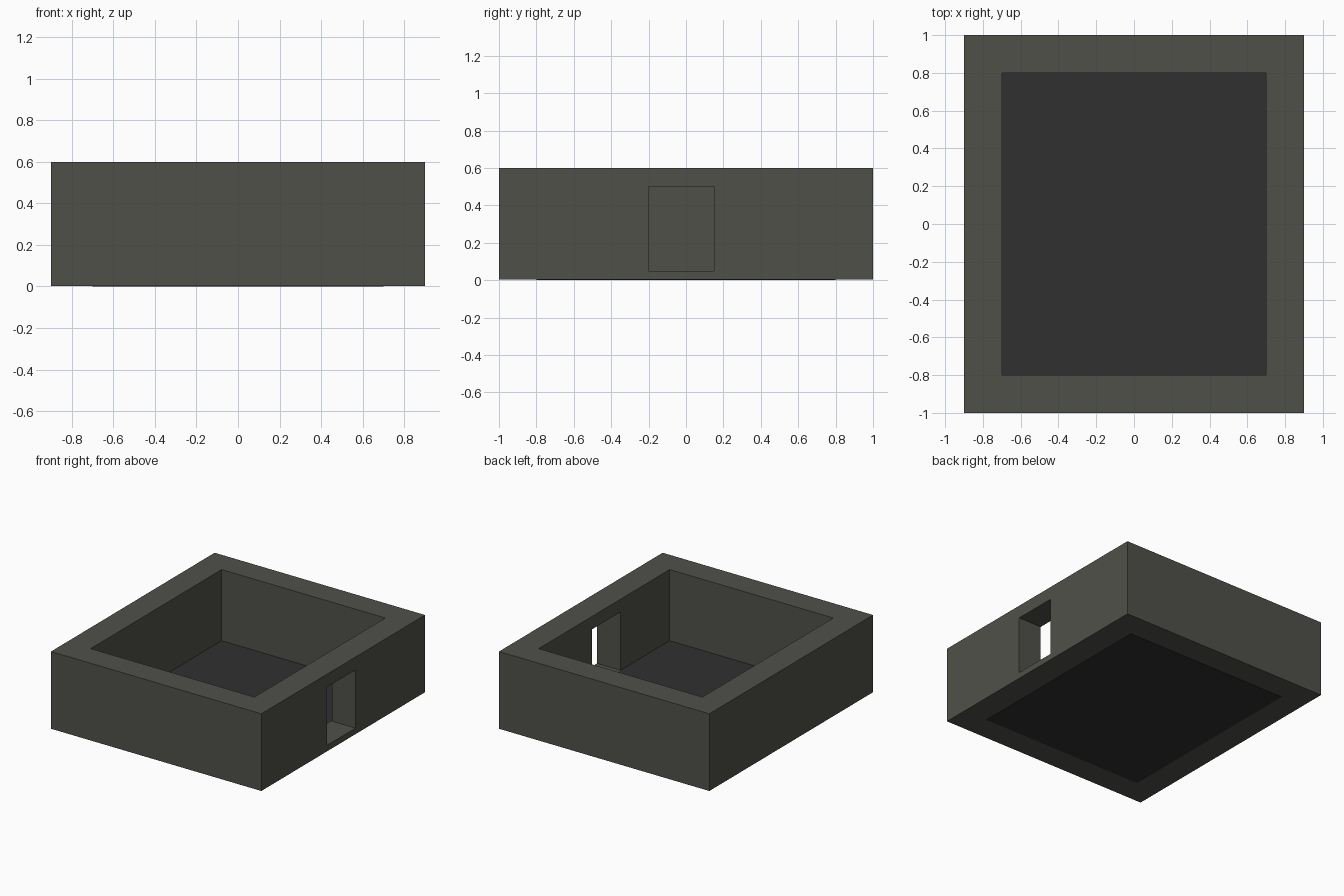
import bpy

if "Cube" in bpy.data.objects:
    bpy.data.objects.remove(bpy.data.objects["Cube"])


def material(name, srgb):
    m = bpy.data.materials.new(name)
    lin = [((c / 255 + 0.055) / 1.055) ** 2.4 for c in srgb]
    m.diffuse_color = (*lin, 1)
    m.use_nodes = True
    m.node_tree.nodes["Principled BSDF"].inputs["Base Color"].default_value = m.diffuse_color
    return m


def box(name, lo, hi, mat=None):
    centre = [(a + b) / 2 for a, b in zip(lo, hi)]
    bpy.ops.mesh.primitive_cube_add(size=1, location=centre)
    ob = bpy.context.object
    ob.name = name
    ob.scale = [b - a for a, b in zip(lo, hi)]
    bpy.ops.object.transform_apply(location=True, rotation=False, scale=True)
    if mat:
        ob.data.materials.append(mat)
    return ob


def cut(target, cutter):
    mod = target.modifiers.new("cut", 'BOOLEAN')
    mod.operation = 'DIFFERENCE'
    mod.solver = 'EXACT'
    mod.object = cutter
    bpy.context.view_layer.objects.active = target
    bpy.ops.object.modifier_apply(modifier=mod.name)
    bpy.data.objects.remove(cutter)


stone = material("warm dark grey", (80, 80, 74))
slab = material("charcoal", (48, 48, 48))

# Thick walls around an open room
walls = box("walls", (-0.9, -1, 0.003), (0.9, 1, 0.6), stone)
cut(walls, box("room_cutter", (-0.7, -0.8, -0.2), (0.7, 0.8, 0.8)))

# Doorway through the right wall
cut(walls, box("doorway_cutter", (0.6, -0.2, 0.05), (1.0, 0.15, 0.5)))

# Floor slab, just proud of the wall underside
box("floor", (-0.7, -0.8, 0), (0.7, 0.8, 0.05), slab)
